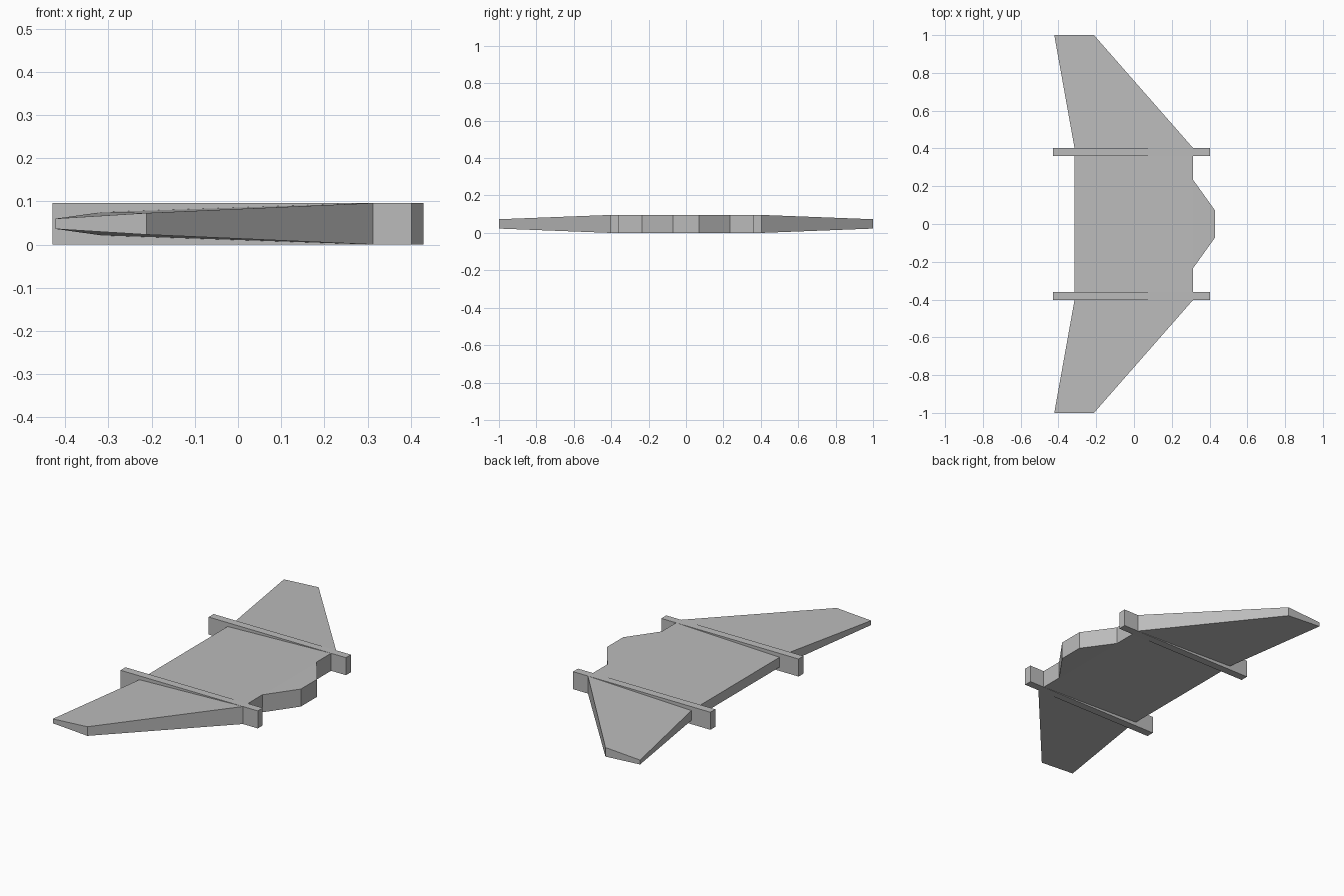
import bpy
import bmesh

if "Cube" in bpy.data.objects:
    bpy.data.objects.remove(bpy.data.objects["Cube"], do_unlink=True)

MID = 0.048      # height of the symmetry plane
FULL = 0.048     # half thickness at the leading side

grey = bpy.data.materials.new("plain_grey")
grey.use_nodes = True
colour = (0.5, 0.5, 0.5, 1)
grey.diffuse_color = colour
grey.node_tree.nodes["Principled BSDF"].inputs["Base Color"].default_value = colour


def plate(name, outline):
    """Closed plate from (x, y, half thickness) outline points."""
    bm = bmesh.new()
    top = [bm.verts.new((x, y, MID + h)) for x, y, h in outline]
    low = [bm.verts.new((x, y, MID - h)) for x, y, h in outline]
    bm.faces.new(top)
    bm.faces.new(low[::-1])
    n = len(outline)
    for i in range(n):
        j = (i + 1) % n
        bm.faces.new((top[i], low[i], low[j], top[j]))
    bmesh.ops.recalc_face_normals(bm, faces=bm.faces)
    mesh = bpy.data.meshes.new(name)
    bm.to_mesh(mesh)
    bm.free()
    mesh.materials.append(grey)
    obj = bpy.data.objects.new(name, mesh)
    bpy.context.collection.objects.link(obj)
    return obj


LEAD, TRAIL = 0.312, -0.315
ROOT, INNER = 0.403, 0.36
THIN = 0.027     # half thickness at the trailing edge

# Centre body tapering to the rear
plate("centre_body", [(TRAIL, -INNER, THIN), (LEAD, -INNER, FULL),
                      (LEAD, INNER, FULL), (TRAIL, INNER, THIN)])

# Blunt nose
plate("nose", [(LEAD, -0.235, FULL), (0.43, -0.07, FULL),
               (0.43, 0.07, FULL), (LEAD, 0.235, FULL)])

for side, s in (("left", 1), ("right", -1)):
    # Side rail between body and wing
    plate(side + "_rail", [(-0.43, s * INNER, FULL), (0.402, s * INNER, FULL),
                           (0.402, s * ROOT, FULL), (-0.43, s * ROOT, FULL)])
    # Swept wing thinning to the tip
    plate(side + "_wing", [(TRAIL, s * ROOT, THIN), (LEAD, s * ROOT, FULL),
                           (-0.212, s, 0.025), (-0.422, s, 0.012)])
